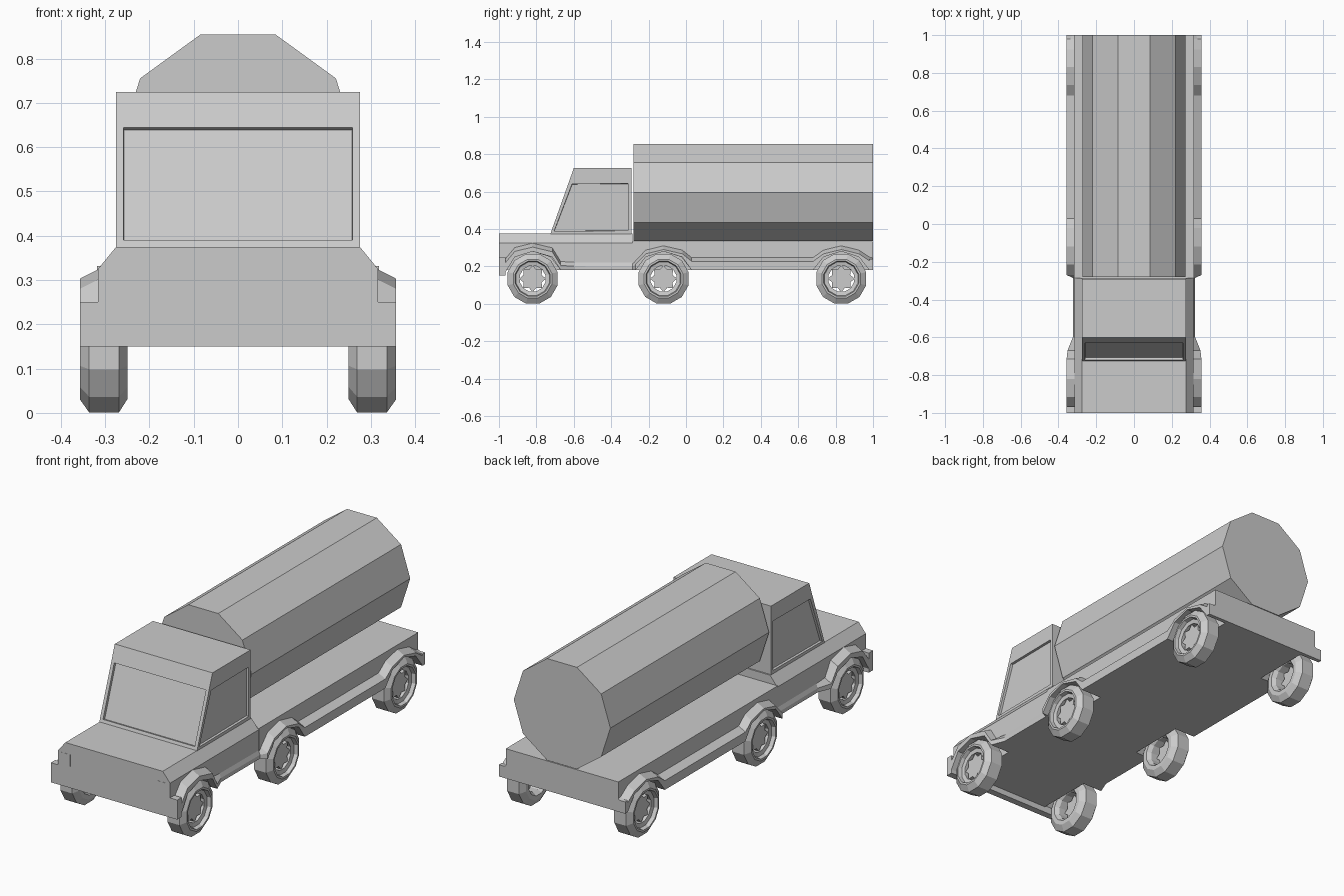
import bpy, bmesh
from math import sin, cos, pi

if "Cube" in bpy.data.objects:
    bpy.data.objects.remove(bpy.data.objects["Cube"])

WHEEL_Y = (-0.82, -0.12, 0.83)


def finish(name, bm):
    bmesh.ops.remove_doubles(bm, verts=bm.verts, dist=1e-5)
    bmesh.ops.recalc_face_normals(bm, faces=bm.faces)
    me = bpy.data.meshes.new(name)
    bm.to_mesh(me)
    bm.free()
    ob = bpy.data.objects.new(name, me)
    bpy.context.collection.objects.link(ob)
    return ob


def loft(bm, rings, closed=False):
    """Skin a list of equal-length point rings; cap the ends unless closed."""
    vs = [[bm.verts.new(p) for p in r] for r in rings]
    n = len(vs[0])
    pairs = list(zip(vs, vs[1:])) + ([(vs[-1], vs[0])] if closed else [])
    for a, b in pairs:
        for i in range(n):
            j = (i + 1) % n
            bm.faces.new((a[i], a[j], b[j], b[i]))
    if not closed:
        bm.faces.new(vs[0])
        bm.faces.new(vs[-1])


def along_y(bm, section, y0, y1):
    loft(bm, [[(x, y, z) for x, z in section] for y in (y0, y1)])


def along_x(bm, profile, x0, x1):
    loft(bm, [[(x, y, z) for y, z in profile] for x in (x0, x1)])


def rect(x0, x1, z0, z1):
    return [(x0, z0), (x1, z0), (x1, z1), (x0, z1)]


def mirror_x(ob):
    ob.modifiers.new("mirror", 'MIRROR')
    return ob


# Wheel arch cutters
bm = bmesh.new()
for wy in WHEEL_Y:
    arch = [(-.155, .1), (-.15, .18), (-.095, .25), (0, .28), (.095, .25), (.15, .18), (.155, .1)]
    for s in (-1, 1):
        along_x(bm, [(wy + y, z) for y, z in arch], s * .24, s * .40)
cutter = finish("wheel_arch_cutter", bm)
cutter.hide_render = True
cutter.hide_set(True)


def cut_arches(ob):
    m = ob.modifiers.new("arches", 'BOOLEAN')
    m.operation = 'DIFFERENCE'
    m.solver = 'EXACT'
    m.object = cutter


# Front body with chamfered shoulders
bm = bmesh.new()
half = [(.316, .18), (.316, .325), (.275, .375)]
along_y(bm, half + [(-x, z) for x, z in reversed(half)], -1, -.285)
cut_arches(finish("front_body", bm))

# Rear bed
bm = bmesh.new()
along_y(bm, rect(-.318, .318, .18, .332), -.285, 1)
cut_arches(finish("bed", bm))

# Cab with recessed windscreen and side windows
bm = bmesh.new()
along_x(bm, [(-.725, .374), (-.6, .725), (-.292, .725), (-.292, .374)], -.276, .276)
bmesh.ops.recalc_face_normals(bm, faces=bm.faces)
panes = [f for f in bm.faces if abs(f.normal.x) > .9 or f.normal.y < -.5]
bmesh.ops.inset_individual(bm, faces=panes, thickness=.024)
for v in {v for f in panes for v in f.verts}:
    if v.co.z > .5:
        v.co.z -= .065
        if v.co.y < -.4:
            v.co.y -= .065 * .356
bmesh.ops.inset_individual(bm, faces=panes, thickness=.002, depth=-.012)
finish("cab", bm)

# Tank: ten-sided drum
bm = bmesh.new()
R = .273
along_y(bm, [(R * cos(i * pi / 5), .595 + R * sin(i * pi / 5)) for i in range(10)], -.28, 1)
finish("tank", bm)

# Fender strips: (y, top, bottom, outer x)
path = [(-.985, .225, .16, .357), (-.965, .235, .17, .357), (-.915, .295, .25, .357),
        (-.82, .318, .28, .357), (-.715, .293, .25, .357), (-.67, .22, .18, .352),
        (-.60, .216, .18, .324), (-.285, .214, .18, .324), (-.27, .225, .18, .357),
        (-.215, .282, .25, .357), (-.12, .305, .28, .357), (-.02, .282, .25, .357),
        (.03, .242, .18, .357), (.68, .242, .18, .357), (.735, .282, .25, .357),
        (.83, .305, .28, .357), (.925, .282, .25, .357), (.98, .245, .18, .357),
        (1, .24, .18, .357)]
bm = bmesh.new()
loft(bm, [[(.305, y, b), (x, y, b), (x, y, t - .015), (.316, y, t + .006), (.305, y, t + .006)]
          for y, t, b, x in path])
mirror_x(finish("fenders", bm))

# Bumpers
bm = bmesh.new()
along_y(bm, rect(-.357, .357, .15, .25), -1, -.965)
finish("front_bumper", bm)
bm = bmesh.new()
along_y(bm, rect(-.357, .357, .18, .24), .98, 1)
finish("rear_bumper", bm)

# Headlights
bm = bmesh.new()
along_y(bm, rect(.247, .299, .26, .32), -1.001, -.98)
mirror_x(finish("headlights", bm))

# Wheels: hollow lathed tyre and a star-shaped hub that leaves small gaps
tyre = [(.357, .107), (.336, .138), (.269, .138), (.25, .107), (.25, .085),
        (.27, .071), (.334, .071), (.338, .092), (.357, .097)]
for name, wy in zip(("front", "middle", "rear"), WHEEL_Y):
    bm = bmesh.new()
    angles = [(i + .5) * pi / 6 for i in range(12)]
    loft(bm, [[(x, wy + r * sin(a), .134 + r * cos(a)) for x, r in tyre] for a in angles], closed=True)
    mirror_x(finish(name + "_tyres", bm))
    bm = bmesh.new()
    star = [((.072, .052)[i % 2], i * pi / 8) for i in range(16)]
    along_x(bm, [(wy + r * sin(a), .134 + r * cos(a)) for r, a in star], .305, .328)
    mirror_x(finish(name + "_hubs", bm))
